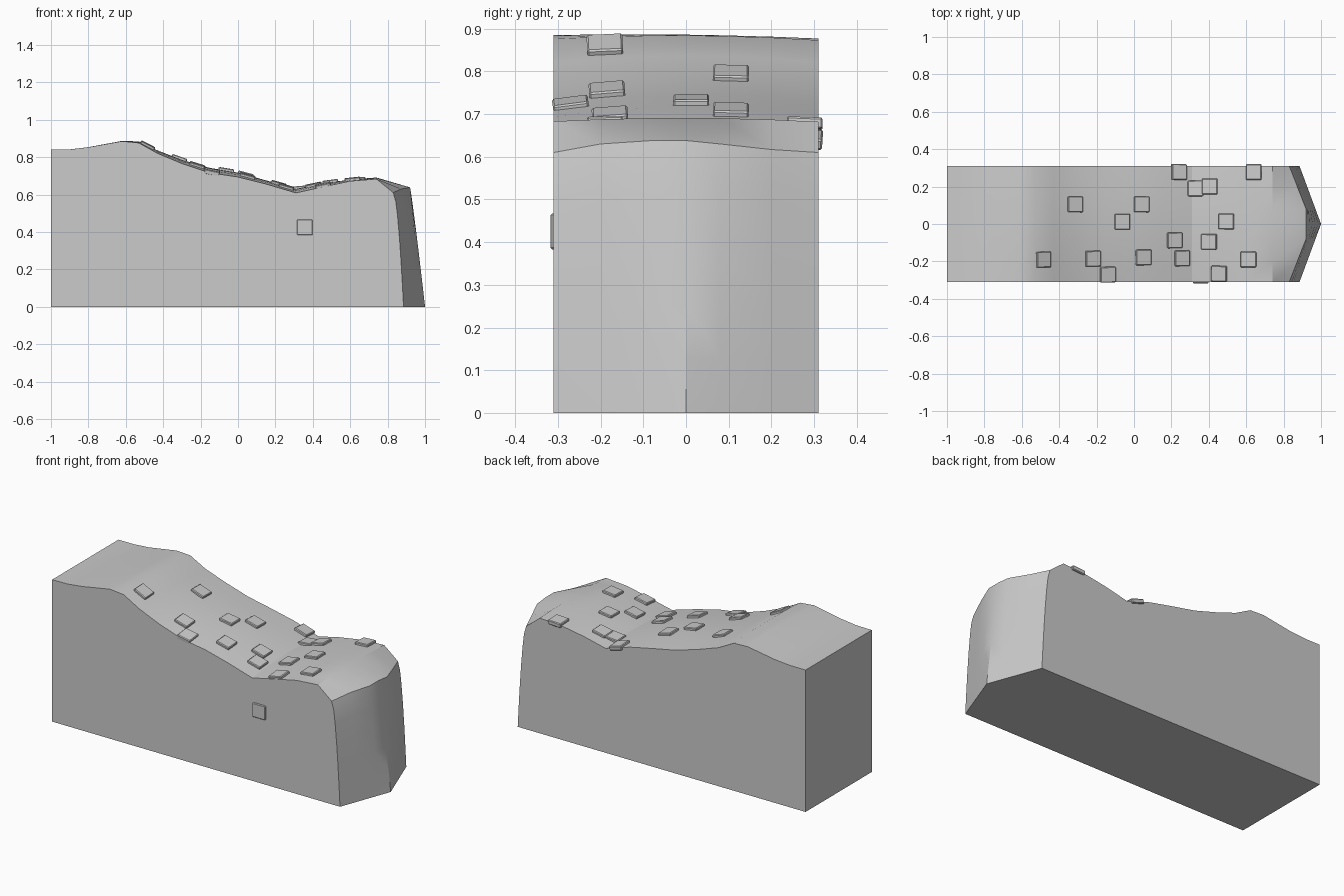
import bpy, bmesh
from mathutils import Vector, Matrix

if "Cube" in bpy.data.objects:
    bpy.data.objects.remove(bpy.data.objects["Cube"])

HALF = 0.31
ROWS = [-0.31, -0.2, -0.08, 0, 0.08, 0.2, 0.31]

# top profile: x, then height at the front, middle and back edge
TOP = [(-1, .84, .84, .84), (-.9, .841, .841, .84), (-.8, .853, .853, .848),
       (-.62, .885, .886, .877), (-.53, .876, .884, .873), (-.43, .82, .836, .82),
       (-.3, .766, .785, .775), (-.15, .716, .742, .73), (0, .694, .717, .70),
       (.15, .656, .675, .668), (.31, .609, .63, .618), (.45, .64, .659, .65),
       (.6, .672, .68, .675), (.74, .683, .691, .682)]
RIM_X = {0.31: .83, 0.2: .873, 0.08: .92, 0: .92}
RIM_Z = [.61, .63, .638, .638, .63, .617, .61]


def blend(f, m, b, y):
    t = y / HALF
    return m + (b - f) / 2 * t + ((f + b) / 2 - m) * t * t


def height(x, y):
    for a, b in zip(TOP, TOP[1:]):
        if x <= b[0]:
            t = (x - a[0]) / (b[0] - a[0])
            return blend(*a[1:], y) * (1 - t) + blend(*b[1:], y) * t
    return blend(*TOP[-1][1:], y)


def finish(bm, name):
    bmesh.ops.recalc_face_normals(bm, faces=bm.faces)
    me = bpy.data.meshes.new(name)
    bm.to_mesh(me)
    bm.free()
    ob = bpy.data.objects.new(name, me)
    bpy.context.collection.objects.link(ob)
    return ob


# ground block: each row runs over the top and down the pointed nose
bm = bmesh.new()
grid = []
for y, rz in zip(ROWS, RIM_Z):
    row = [(s[0], y, blend(*s[1:], y)) for s in TOP]
    rx, bx = RIM_X[abs(y)], 1 - .115 * abs(y) / HALF
    power = .9 - .35 * abs(y) / HALF
    for t in (0, .08, .2, .4, .6, .8, 1):
        row.append((rx + (bx - rx) * t ** power, y, rz * (1 - t)))
    row.append((-1, y, 0))
    grid.append([bm.verts.new(p) for p in row])
n = len(grid[0])
for a, b in zip(grid, grid[1:]):
    for i in range(n):
        j = (i + 1) % n
        bm.faces.new((a[i], a[j], b[j], b[i]))
bm.faces.new(grid[0])
bm.faces.new(grid[-1])
block = finish(bm, "ground_block")
bpy.context.view_layer.objects.active = block
block.select_set(True)
bpy.ops.object.shade_smooth_by_angle(angle=0.45)


# loose square stones
def stone(name, pos, normal):
    z = Vector(normal).normalized()
    y = z.cross(Vector((1, 0, 0))).normalized()
    x = y.cross(z)
    rot = Matrix((x, y, z)).transposed().to_4x4()
    bm = bmesh.new()
    bmesh.ops.create_cube(bm, size=1)
    bmesh.ops.scale(bm, vec=(.084, .084, .026), verts=bm.verts)
    bmesh.ops.bevel(bm, geom=bm.edges[:], offset=.004, segments=1, affect='EDGES')
    ob = finish(bm, name)
    ob.matrix_world = Matrix.Translation(pos) @ rot


STONES = [(-.485, -.19), (-.315, .105), (-.063, .012), (.04, .105), (-.22, -.185),
          (-.14, -.27), (.05, -.178), (.217, -.087), (.257, -.183), (.24, .278),
          (.33, .19), (.406, .2), (.402, -.095), (.494, .014), (.455, -.265),
          (.612, -.19), (.64, .278)]
e = .04
for i, (x, y) in enumerate(STONES):
    dx = (height(x + e, y) - height(x - e, y)) / (2 * e)
    dy = (height(x, y + e) - height(x, y - e)) / (2 * e)
    nrm = Vector((-dx, -dy, 1)).normalized()
    stone(f"stone_{i + 1}", Vector((x, y, height(x, y))), nrm)

# stone set in the front wall
stone("wall_stone", Vector((.357, -.305, .425)), (0, -1, 0))
